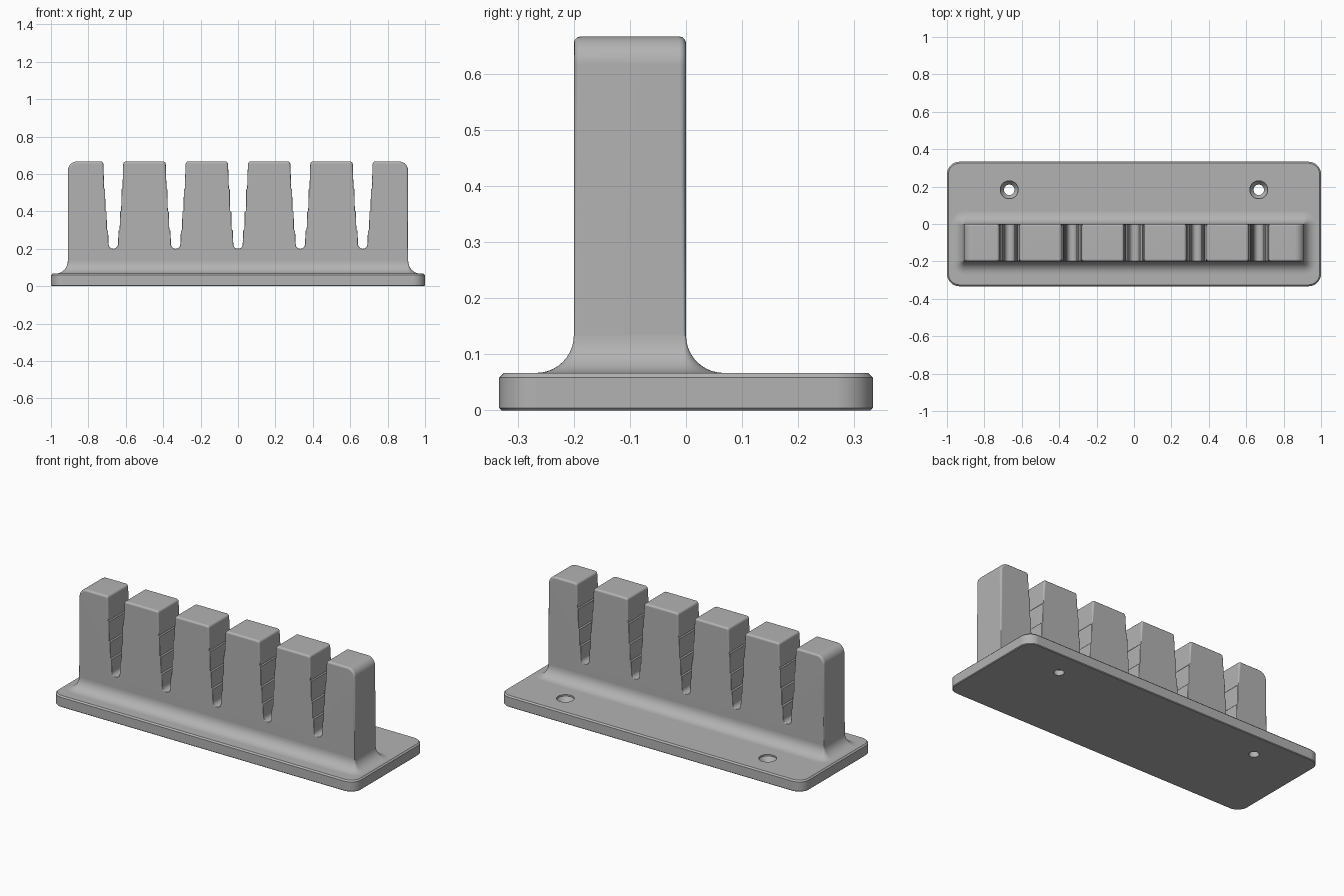
import bpy
import bmesh
from math import sin, cos, pi, radians
from mathutils import Vector

cube = bpy.data.objects.get("Cube")
if cube:
    bpy.data.objects.remove(cube, do_unlink=True)

grey = bpy.data.materials.new("plain grey")
grey.use_nodes = True
colour = (0.45, 0.45, 0.45, 1)
grey.diffuse_color = colour
grey.node_tree.nodes["Principled BSDF"].inputs["Base Color"].default_value = colour

BASE_TOP = 0.067
WALL_TOP = 0.667
WALL_X = 0.91
WALL_Y = 0.1          # half depth, centred on y = -WALL_Y
FILLET = 0.067


def arc(cx, cy, r, start, end, steps):
    """Points on an arc, angles in degrees."""
    angles = [radians(start + (end - start) * i / steps) for i in range(steps + 1)]
    return [(cx + r * cos(a), cy + r * sin(a)) for a in angles]


def rounded_rect(hx, hy, r, z, cy=0):
    points = []
    for i, (sx, sy) in enumerate([(1, 1), (-1, 1), (-1, -1), (1, -1)]):
        points += arc(sx * (hx - r), cy + sy * (hy - r), r, i * 90, i * 90 + 90, 8)
    return [(x, y, z) for x, y in points]


def loft(name, rings):
    """Closed solid through rings with equal point counts."""
    bm = bmesh.new()
    loops = [[bm.verts.new(p) for p in ring] for ring in rings]
    n = len(loops[0])
    for a, b in zip(loops, loops[1:]):
        for i in range(n):
            j = (i + 1) % n
            bm.faces.new((a[i], a[j], b[j], b[i]))
    bm.faces.new(loops[0][::-1])
    bm.faces.new(loops[-1])
    bmesh.ops.recalc_face_normals(bm, faces=bm.faces)
    mesh = bpy.data.meshes.new(name)
    bm.to_mesh(mesh)
    bm.free()
    mesh.materials.append(grey)
    obj = bpy.data.objects.new(name, mesh)
    bpy.context.collection.objects.link(obj)
    return obj


def activate(obj):
    bpy.ops.object.select_all(action='DESELECT')
    obj.select_set(True)
    bpy.context.view_layer.objects.active = obj


def smooth(obj):
    activate(obj)
    bpy.ops.object.shade_smooth_by_angle(angle=radians(32))
    obj.modifiers.new("even shading", 'WEIGHTED_NORMAL').keep_sharp = True


# Base plate with chamfered rims
layers = [(0.004, 0), (0, 0.004), (0, BASE_TOP - 0.008), (0.008, BASE_TOP)]
base = loft("base_plate", [rounded_rect(1 - d, 0.333 - d, 0.067 - d, z) for d, z in layers])

# Countersunk screw holes
hole = [(0.028, -0.02), (0.028, 0.03), (0.048, 0.058), (0.048, 0.1)]
for x in (-0.667, 0.667):
    cutter = loft("screw_hole_cutter",
                  [[(x + px, 0.183 + py, z) for px, py in arc(0, 0, r, 0, 348.75, 31)]
                   for r, z in hole])
    cutter.hide_render = True
    cut = base.modifiers.new("screw hole", 'BOOLEAN')
    cut.operation = 'DIFFERENCE'
    cut.solver = 'EXACT'
    cut.object = cutter
    activate(base)
    bpy.ops.object.modifier_apply(modifier=cut.name)
    bpy.data.objects.remove(cutter, do_unlink=True)

# Concave fillet running round the foot of the wall
rings = []
for i in range(11):
    a = pi / 2 * i / 10
    d = FILLET * (1 - sin(a))
    rings.append(rounded_rect(WALL_X + d, WALL_Y + d, d + 0.004,
                              BASE_TOP + FILLET * (1 - cos(a)), -WALL_Y))
fillet = loft("wall_foot_fillet", rings)

# Right half of one stepped slot, top to bottom, as (offset from centre, height)
lip = 0.015
slot = arc(0.053 + lip, WALL_TOP - lip, lip, 90, 180, 5)
slot += [(0.049, 0.523), (0.044, 0.517), (0.042, 0.403), (0.036, 0.397),
         (0.034, 0.303), (0.028, 0.297)]
slot += arc(0, 0.225, 0.025, 0, -90, 6)

# Wall outline, clockwise seen from the front
left_end = [(-WALL_X, 0.03)] + arc(-WALL_X + 0.05, WALL_TOP - 0.05, 0.05, 180, 90, 8)
outline = list(left_end)
for k in range(-2, 3):
    centre = k / 3
    outline += [(centre - x, z) for x, z in slot]
    outline += [(centre + x, z) for x, z in slot[-2::-1]]
outline += [(-x, z) for x, z in reversed(left_end)]


def inward_normals(points):
    """Mitred inward offset direction at every outline point."""
    result = []
    pts = [Vector(p) for p in points]
    for i, p in enumerate(pts):
        d1 = (p - pts[i - 1]).normalized()
        d2 = (pts[(i + 1) % len(pts)] - p).normalized()
        n1, n2 = Vector((d1.y, -d1.x)), Vector((d2.y, -d2.x))
        result.append((n1 + n2) / (1 + n1.dot(n2)))
    return result


normals = inward_normals(outline)


def wall_ring(side, angle):
    """Outline at one step of the rounded front or back rim."""
    ring = []
    for (x, z), n in zip(outline, normals):
        r = 0.012 if z > 0.6 else 0.004
        inset = r * (1 - cos(angle))
        y = -WALL_Y + side * (WALL_Y - r * (1 - sin(angle)))
        ring.append((x + n.x * inset, y, z + n.y * inset))
    return ring


# Slotted wall
steps = [pi / 2 * i / 3 for i in range(4)]
wall = loft("slotted_wall", [wall_ring(-1, a) for a in reversed(steps)]
            + [wall_ring(1, a) for a in steps])

for part in (base, fillet, wall):
    smooth(part)
